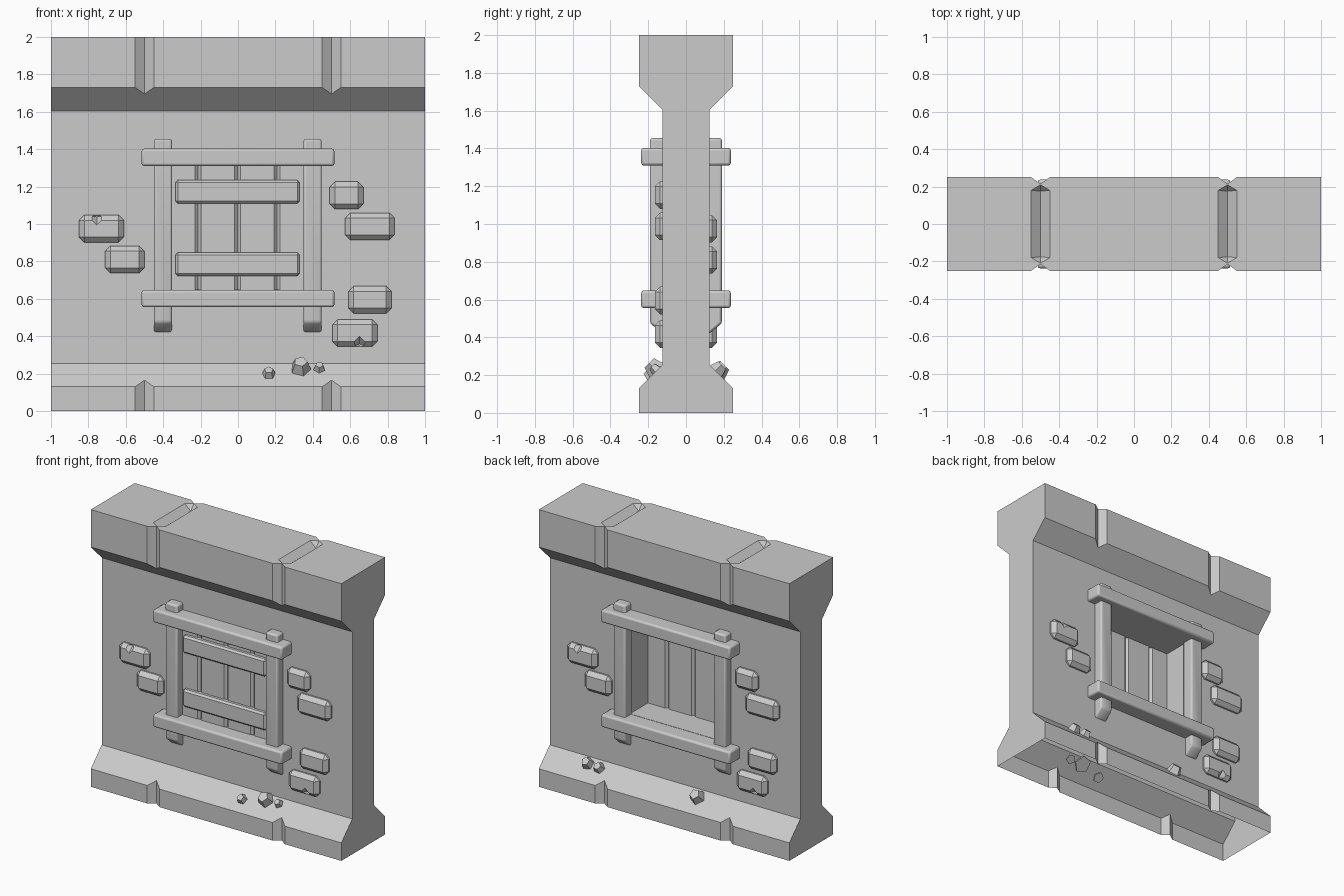
import bpy, bmesh, math
from mathutils import Matrix, Vector

if "Cube" in bpy.data.objects:
    bpy.data.objects.remove(bpy.data.objects["Cube"])


def make(name, bm, back=False, bevel=0, segments=1, smooth=False):
    """Turn a bmesh into an object; back parts are turned half round about z."""
    if back:
        bm.transform(Matrix.Rotation(math.pi, 4, 'Z'))
    bmesh.ops.recalc_face_normals(bm, faces=bm.faces)
    mesh = bpy.data.meshes.new(name)
    bm.to_mesh(mesh)
    bm.free()
    ob = bpy.data.objects.new(name, mesh)
    bpy.context.collection.objects.link(ob)
    if bevel:
        mod = ob.modifiers.new("bevel", 'BEVEL')
        mod.width = bevel
        mod.segments = segments
        mod.limit_method = 'ANGLE'
    if smooth:
        bpy.ops.object.select_all(action='DESELECT')
        ob.select_set(True)
        bpy.context.view_layer.objects.active = ob
        bpy.ops.object.shade_smooth_by_angle(angle=math.radians(50))
    return ob


def prism(points, offset):
    """Extrude a planar polygon along an offset."""
    bm = bmesh.new()
    face = bm.faces.new([bm.verts.new(p) for p in points])
    ext = bmesh.ops.extrude_face_region(bm, geom=[face])['geom']
    verts = [g for g in ext if isinstance(g, bmesh.types.BMVert)]
    bmesh.ops.translate(bm, verts=verts, vec=offset)
    return bm


def box(x0, x1, y0, y1, z0, z1):
    bm = bmesh.new()
    bmesh.ops.create_cube(bm, size=1)
    bm.transform(Matrix.Translation(((x0 + x1) / 2, (y0 + y1) / 2, (z0 + z1) / 2))
                 @ Matrix.Diagonal((x1 - x0, y1 - y0, z1 - z0, 1)))
    return bm


def cut(ob, bm):
    cutter = make("cutter", bm)
    cutter.hide_render = True
    cutter.hide_set(True)
    mod = ob.modifiers.new("cut", 'BOOLEAN')
    mod.operation = 'DIFFERENCE'
    mod.solver = 'EXACT'
    mod.object = cutter
    return cutter


# Wall: one side of the profile, mirrored, swept along x
half = [(.25, 0), (.25, .13), (.125, .255), (.125, 1.605), (.25, 1.73), (.25, 2)]
outline = half + [(-y, z) for y, z in reversed(half)]
wall = make("wall", prism([(-1, y, z) for y, z in outline], (2, 0, 0)))
cutters = [cut(wall, box(-.36, .36, -.4, .4, .65, 1.31))]
for x in (-.5, .5):
    # Vertical block joints, front and rear
    for s in (-1, 1):
        tri = [(x, s * .215, -.1), (x - .0786, s * .27, -.1), (x + .0786, s * .27, -.1)]
        cutters.append(cut(wall, prism(tri, (0, 0, 2.3))))
    # Pointed groove across the top
    rim = [(.05, .18), (0, .21), (-.05, .18), (-.05, -.18), (0, -.21), (.05, -.18)]
    bm = bmesh.new()
    pts = [(x + a, b, h) for h in (2, 2.05) for a, b in rim]
    pts += [(x, .175, 1.96), (x, -.175, 1.96)]
    for p in pts:
        bm.verts.new(p)
    bmesh.ops.convex_hull(bm, input=bm.verts)
    cutters.append(cut(wall, bm))

# Apply the cuts, then leave the underside open
bpy.context.view_layer.update()
graph = bpy.context.evaluated_depsgraph_get()
mesh = bpy.data.meshes.new_from_object(wall.evaluated_get(graph))
wall.modifiers.clear()
wall.data = mesh
bm = bmesh.new()
bm.from_mesh(mesh)
under = [f for f in bm.faces if max(v.co.z for v in f.verts) < .001]
bmesh.ops.delete(bm, geom=under, context='FACES')
bm.to_mesh(mesh)
bm.free()
for c in cutters:
    bpy.data.objects.remove(c)

# Shutter: four vertical planks and two battens on the front
edges = [-.4, -.215, -.003, .208, .4]
for a, b in zip(edges, edges[1:]):
    make("shutter_plank", box(a, b, -.13, -.08, .61, 1.35), bevel=.016)
for z in (.785, 1.173):
    make("shutter_batten", box(-.335, .33, -.162, -.11, z - .063, z + .063), bevel=.013)

# Window frame, bricks: same on both faces, turned half round
bricks = [(-.73, .975, .24), (-.605, .81, .21), (.58, 1.153, .18),
          (.705, .987, .265), (.705, .595, .23), (.625, .417, .24)]
chips = {0: (-.755, 1.04), 5: (.65, .355)}
for back in (False, True):
    side = "back" if back else "front"
    for x in (-.45, .35):
        post = [(-.1, 1.455), (-.19, 1.455), (-.19, .475), (-.125, .42), (-.1, .42)]
        make(side + "_post", prism([(x, y, z) for y, z in post], (.097, 0, 0)),
             back, .013, 2, True)
    for z in (.555, 1.31):
        make(side + "_rail", box(-.515, .515, -.237, -.1, z, z + .093), back, .013, 2, True)
    for i, (x, z, w) in enumerate(bricks):
        brick = make(side + "_brick",
                     box(x - w / 2, x + w / 2, -.165, -.08, z - .073, z + .073),
                     back, .028)
        if i in chips:
            bm = bmesh.new()
            bmesh.ops.create_uvsphere(bm, u_segments=4, v_segments=2, radius=.045)
            s = -1 if back else 1
            cx, cz = chips[i]
            bm.transform(Matrix.Translation((s * cx, -s * .165, cz)))
            cut(brick, bm)

# Rubble on the sloped plinth: five-sided stubs standing off the slope
rubble = [(.165, .215, .04, -1), (.335, .245, .062, -1), (.435, .245, .036, -1),
          (.67, .24, .05, 1), (.575, .235, .045, 1), (-.21, .235, .06, 1)]
for i, (x, z, r, s) in enumerate(rubble):
    bm = bmesh.new()
    bmesh.ops.create_cone(bm, cap_ends=True, segments=5, radius1=r,
                          radius2=r * .6, depth=r * 1.2)
    normal = Vector((0, s, 1)).normalized()
    spot = Vector((x, s * (.25 - (z - .02 - .13)), z - .02)) + normal * r * .3
    bm.transform(Matrix.Translation(spot)
                 @ normal.to_track_quat('Z', 'Y').to_matrix().to_4x4()
                 @ Matrix.Rotation(i * .9, 4, 'Z'))
    make("rubble", bm)
